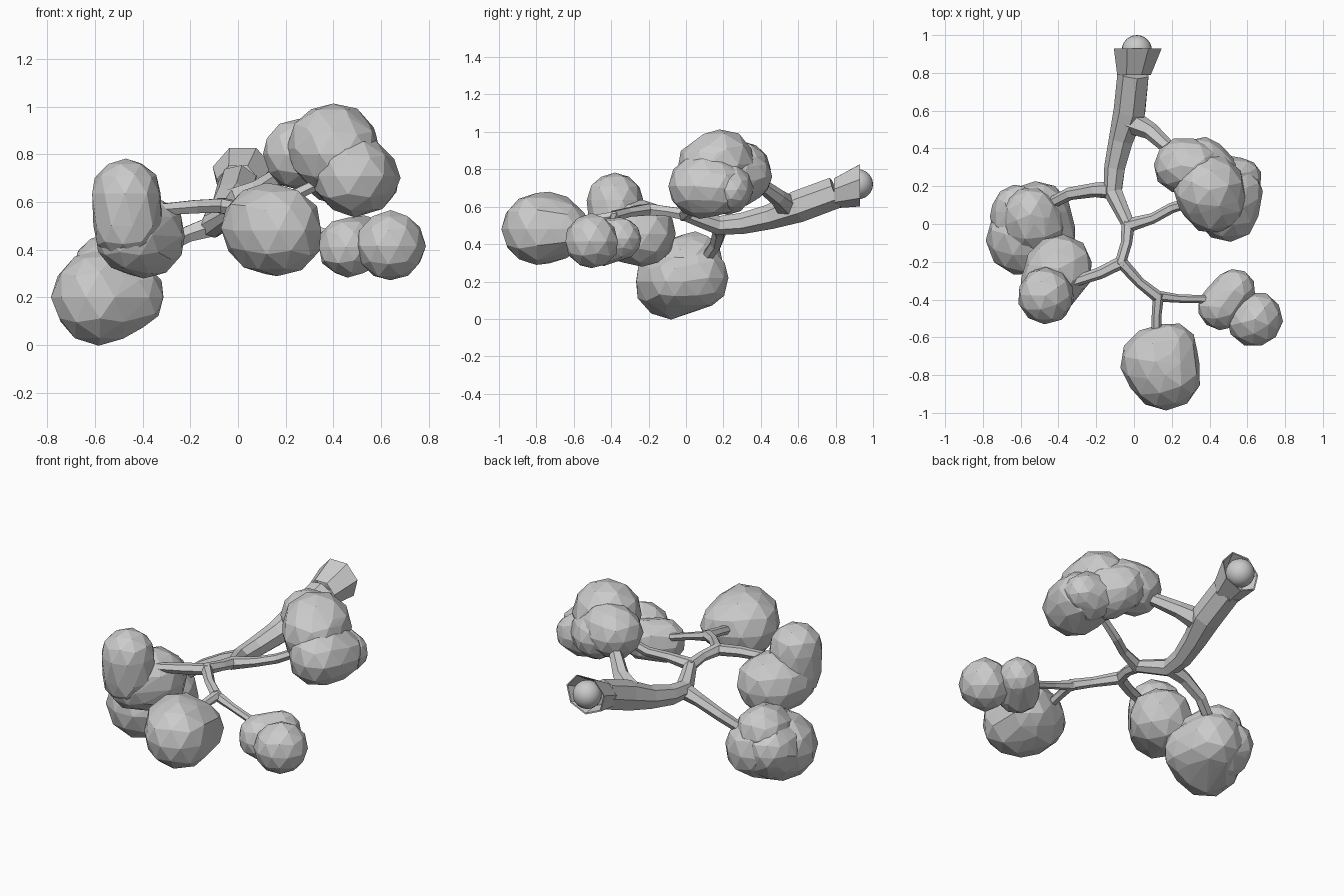
import bpy, bmesh, math, random
from mathutils import Vector

random.seed(4)


def finish(bm, name):
    bmesh.ops.recalc_face_normals(bm, faces=bm.faces)
    me = bpy.data.meshes.new(name)
    bm.to_mesh(me)
    bm.free()
    ob = bpy.data.objects.new(name, me)
    bpy.context.collection.objects.link(ob)
    return ob


def ball_points(x, y, z, r):
    """Corner points of a slightly irregular, randomly turned ball."""
    tmp = bmesh.new()
    bmesh.ops.create_icosphere(tmp, subdivisions=2, radius=r)
    spin = random.uniform(0, math.tau)
    c, s = math.cos(spin), math.sin(spin)
    pts = []
    for v in tmp.verts:
        p = v.co * random.uniform(0.98, 1.04)
        pts.append(Vector((x + c * p.x - s * p.y, y + s * p.x + c * p.y, z + p.z)))
    tmp.free()
    return pts


def foliage(name, *groups):
    """Faceted leaf clump; balls (x, y, z, radius) in one group are wrapped into one lump."""
    bm = bmesh.new()
    for group in groups:
        verts = [bm.verts.new(p) for ball in group for p in ball_points(*ball)]
        bmesh.ops.convex_hull(bm, input=verts, use_existing_faces=False)
        loose = [v for v in bm.verts if not v.link_faces]
        bmesh.ops.delete(bm, geom=loose, context='VERTS')
    return finish(bm, name)


def branch(name, path, sides=6):
    """Tapered faceted limb through points (x, y, z, radius)."""
    bm = bmesh.new()
    pts = [Vector(p[:3]) for p in path]
    rings = []
    for i, p in enumerate(pts):
        d = (pts[min(i + 1, len(pts) - 1)] - pts[max(i - 1, 0)]).normalized()
        side = d.cross(Vector((0, 0, 1))).normalized()
        up = side.cross(d)
        r = path[i][3]
        rings.append([bm.verts.new(p + r * (math.cos(a) * side + math.sin(a) * up))
                      for a in (math.tau * k / sides for k in range(sides))])
    for a, b in zip(rings, rings[1:]):
        for k in range(sides):
            n = (k + 1) % sides
            bm.faces.new((a[k], a[n], b[n], b[k]))
    bm.faces.new(rings[0])
    bm.faces.new(rings[-1])
    return finish(bm, name)


# Trunk lying back to front
branch("trunk", [(0.0, 0.80, 0.675, 0.087), (-0.02, 0.60, 0.60, 0.088),
                 (-0.065, 0.45, 0.545, 0.068), (-0.10, 0.30, 0.51, 0.058),
                 (-0.11, 0.17, 0.50, 0.052), (-0.03, 0.0, 0.555, 0.036)], 7)

# Flared hollow trunk base
bm = bmesh.new()
rings = []
for x, y, z, r in [(0.0, 0.79, 0.675, 0.088), (0.02, 0.93, 0.72, 0.125),
                   (0.02, 0.928, 0.72, 0.117), (0.015, 0.85, 0.70, 0.08)]:
    rings.append([bm.verts.new((x + r * 1.04 * math.cos(a), y, z + r * 0.95 * math.sin(a)))
                  for a in (math.tau * k / 7 + 0.22 for k in range(7))])
for a, b in zip(rings, rings[1:]):
    for k in range(7):
        n = (k + 1) % 7
        bm.faces.new((a[k], a[n], b[n], b[k]))
bm.faces.new(rings[-1])
finish(bm, "trunk_base")

# Ball set in the hollow base
bpy.ops.mesh.primitive_uv_sphere_add(segments=24, ring_count=12, radius=0.08, location=(0.015, 0.92, 0.72))
bpy.context.object.name = "root_ball"
bpy.ops.object.shade_smooth()

# Limbs
branch("back_right_limb", [(-0.01, 0.54, 0.60, 0.065), (0.09, 0.49, 0.65, 0.046), (0.22, 0.37, 0.74, 0.034)])
branch("low_left_limb", [(-0.10, 0.18, 0.50, 0.05), (-0.21, 0.18, 0.465, 0.038),
                         (-0.34, 0.16, 0.40, 0.034), (-0.48, 0.09, 0.30, 0.03)])
branch("right_limb", [(-0.04, -0.01, 0.555, 0.038), (0.10, 0.03, 0.585, 0.028), (0.20, 0.085, 0.61, 0.028),
                      (0.38, 0.14, 0.70, 0.025)])
branch("front_limb", [(-0.03, 0.01, 0.555, 0.036), (-0.04, -0.1, 0.575, 0.03), (-0.07, -0.20, 0.585, 0.036),
                      (0.03, -0.31, 0.57, 0.028), (0.125, -0.385, 0.55, 0.032)])
branch("left_limb", [(-0.06, -0.20, 0.585, 0.034), (-0.18, -0.26, 0.58, 0.032), (-0.30, -0.30, 0.57, 0.028),
                     (-0.42, -0.33, 0.57, 0.025)])
branch("right_twig", [(0.11, -0.38, 0.55, 0.03), (0.24, -0.395, 0.51, 0.022), (0.45, -0.40, 0.44, 0.022)])
branch("front_twig", [(0.13, -0.37, 0.55, 0.03), (0.12, -0.48, 0.535, 0.026), (0.115, -0.65, 0.50, 0.026)])

# Leaf clumps
foliage("top_right_foliage",
        [(0.40, 0.18, 0.825, 0.19), (0.42, 0.13, 0.80, 0.18)],
        [(0.49, 0.075, 0.71, 0.17), (0.53, 0.17, 0.70, 0.148), (0.46, 0.16, 0.73, 0.16)],
        [(0.57, 0.245, 0.69, 0.105), (0.50, 0.22, 0.70, 0.14)],
        [(0.25, 0.31, 0.80, 0.145), (0.31, 0.30, 0.80, 0.15)],
        [(0.36, 0.33, 0.76, 0.13), (0.42, 0.25, 0.74, 0.15)])
foliage("front_foliage",
        [(0.165, -0.80, 0.48, 0.19), (0.115, -0.73, 0.49, 0.187), (0.19, -0.67, 0.48, 0.148)])
foliage("small_right_foliage", [(0.64, -0.505, 0.415, 0.146)],
        [(0.46, -0.44, 0.41, 0.123), (0.53, -0.35, 0.43, 0.112)])
foliage("left_front_foliage",
        [(-0.47, -0.38, 0.635, 0.148), (-0.465, -0.375, 0.50, 0.145)],
        [(-0.395, -0.235, 0.455, 0.178), (-0.45, -0.34, 0.46, 0.155)])
foliage("low_left_foliage",
        [(-0.585, -0.08, 0.20, 0.197), (-0.46, -0.06, 0.20, 0.15), (-0.51, 0.055, 0.22, 0.175)],
        [(-0.55, 0.05, 0.32, 0.145), (-0.53, 0.0, 0.28, 0.17)],
        [(-0.62, 0.08, 0.24, 0.13), (-0.58, 0.02, 0.22, 0.18)])
